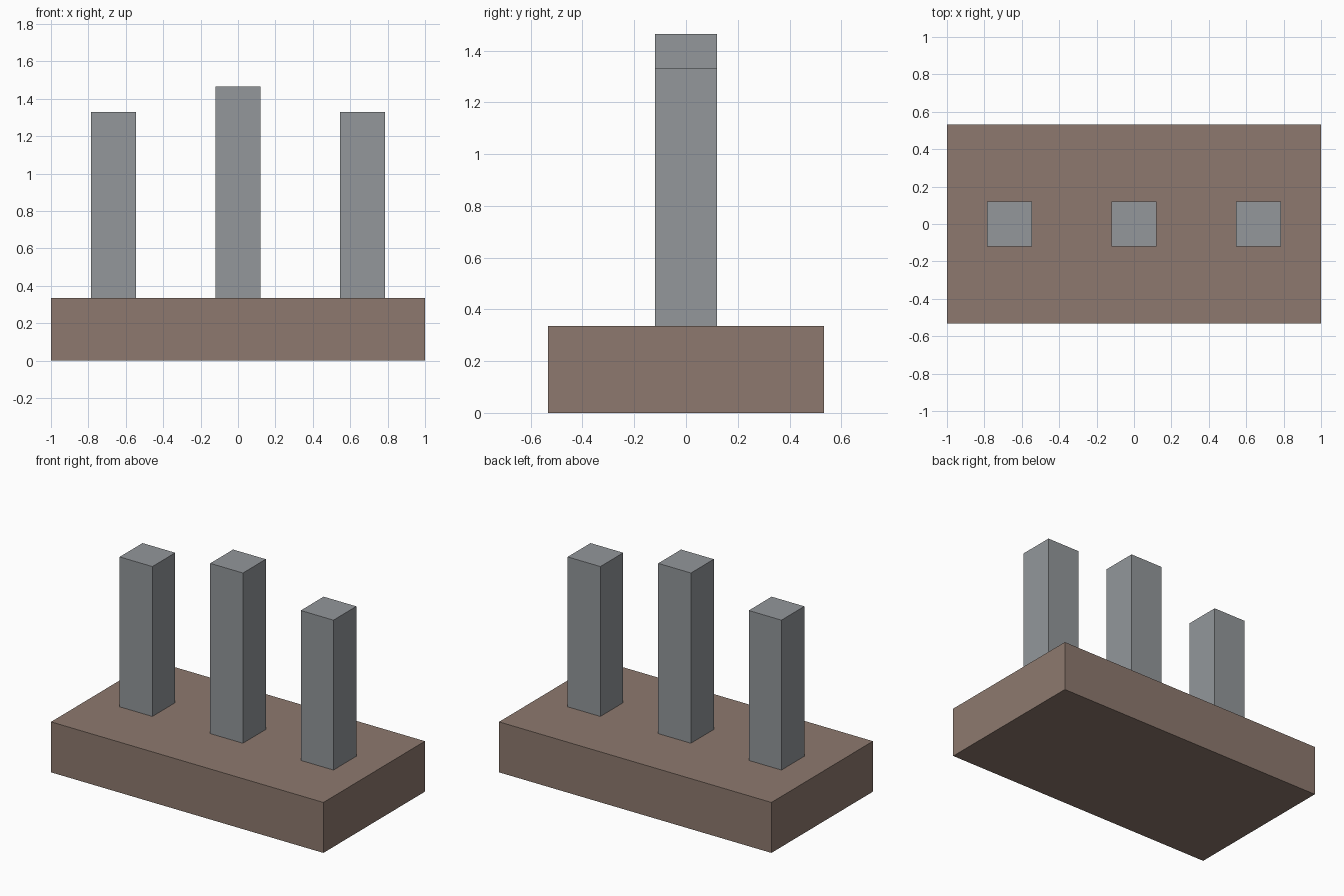
import bpy

if "Cube" in bpy.data.objects:
    bpy.data.objects.remove(bpy.data.objects["Cube"])


def srgb(r, g, b):
    lin = lambda c: c / 12.92 if c <= 0.04045 else ((c + 0.055) / 1.055) ** 2.4
    return (lin(r / 255), lin(g / 255), lin(b / 255), 1.0)


def material(name, colour):
    mat = bpy.data.materials.new(name)
    mat.diffuse_color = colour
    mat.use_nodes = True
    mat.node_tree.nodes["Principled BSDF"].inputs["Base Color"].default_value = mat.diffuse_color
    return mat


def box(name, x, width, depth, z0, z1, mat):
    bpy.ops.mesh.primitive_cube_add(size=1, location=(x, 0, (z0 + z1) / 2))
    ob = bpy.context.object
    ob.name = name
    ob.scale = (width, depth, z1 - z0)
    bpy.ops.object.transform_apply(location=False, rotation=False, scale=True)
    ob.data.materials.append(mat)
    return ob


brown = material("brown", srgb(141, 121, 110))
grey = material("grey", srgb(147, 151, 155))

BASE_TOP = 0.335
PIN = 0.24

# Slab base
box("base", 0, 2.0, 1.065, 0, BASE_TOP, brown)

# Row of three square pins, the middle one taller
for name, x, top in (("left_pin", -0.665, 1.33),
                     ("middle_pin", 0, 1.465),
                     ("right_pin", 0.665, 1.33)):
    box(name, x, PIN, PIN, BASE_TOP, top, grey)
